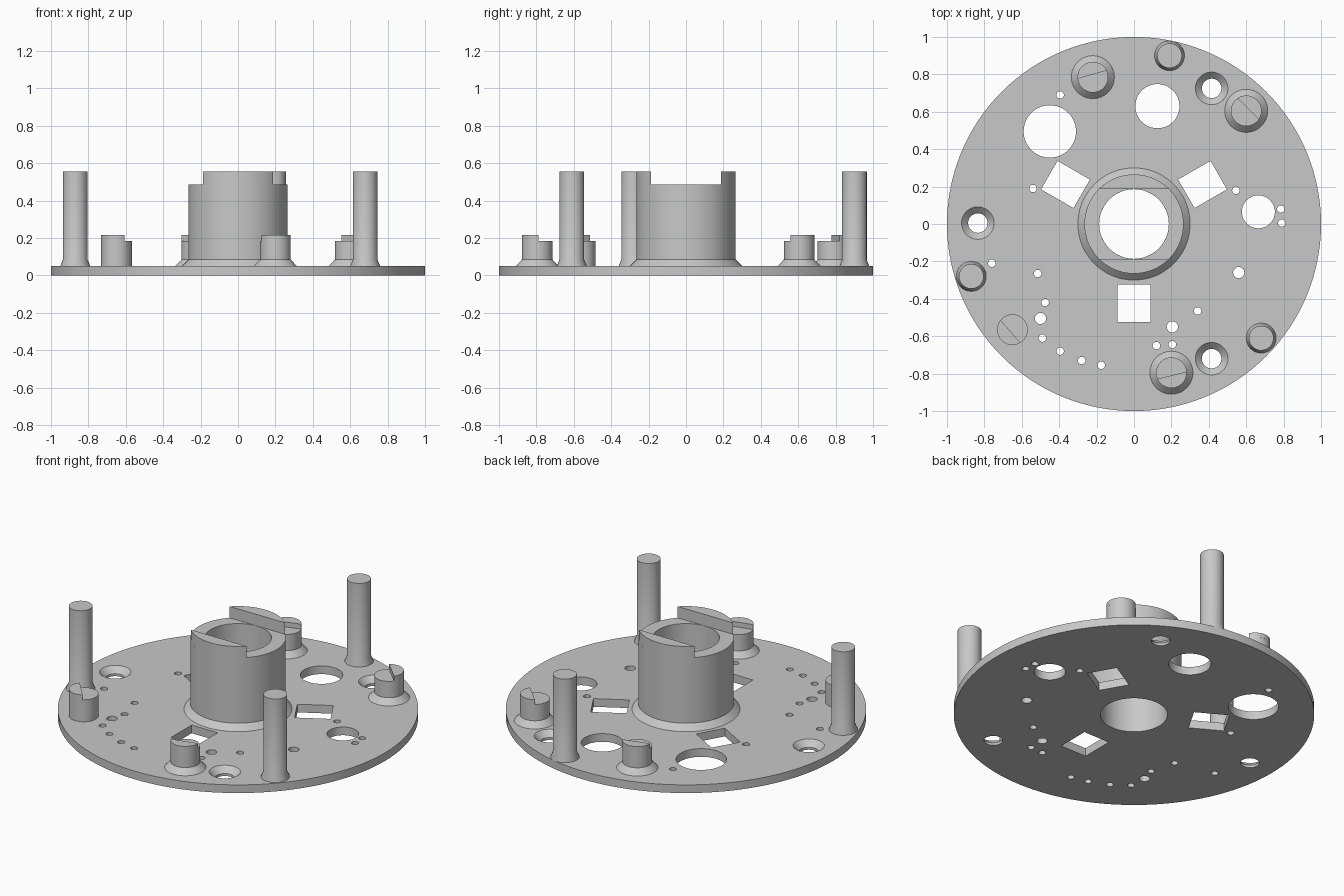
import bpy, bmesh, math
from mathutils import Matrix, Vector

cube = bpy.data.objects.get("Cube")
if cube:
    bpy.data.objects.remove(cube, do_unlink=True)

grey = bpy.data.materials.new("light grey")
grey.use_nodes = True
grey.diffuse_color = (0.58, 0.58, 0.58, 1)
grey.node_tree.nodes["Principled BSDF"].inputs["Base Color"].default_value = (0.58, 0.58, 0.58, 1)

PLATE = 0.05      # plate thickness
FLARE = 0.085     # top of the conical feet
STEP = 0.185      # low half of the bosses
TALL = 0.555      # posts and hub lugs


def lathe(bm, profile, x=0, y=0, sides=64, closed=False):
    """Revolve (radius, z) points about a vertical axis; caps the ends unless closed."""
    rings = []
    for r, z in profile:
        rings.append([bm.verts.new((x + r * math.cos(math.tau * i / sides),
                                    y + r * math.sin(math.tau * i / sides), z))
                      for i in range(sides)])
    pairs = list(zip(rings, rings[1:]))
    if closed:
        pairs.append((rings[-1], rings[0]))
    else:
        bm.faces.new(rings[0])
        bm.faces.new(rings[-1])
    for a, b in pairs:
        for i in range(sides):
            j = (i + 1) % sides
            bm.faces.new((a[i], a[j], b[j], b[i]))


def segment(bm, x, y, r, offset, angle, z0, z1, steps=32):
    """Circle segment beyond a chord, extruded from z0 to z1."""
    half = math.acos(offset / r)
    angles = [angle - half + 2 * half * i / steps for i in range(steps + 1)]
    low, high = [[bm.verts.new((x + r * math.cos(a), y + r * math.sin(a), z))
                  for a in angles] for z in (z0, z1)]
    bm.faces.new(low)
    bm.faces.new(high)
    for i in range(steps + 1):
        j = (i + 1) % (steps + 1)
        bm.faces.new((low[i], low[j], high[j], high[i]))


def finish(name, bm):
    bmesh.ops.recalc_face_normals(bm, faces=bm.faces[:])
    mesh = bpy.data.meshes.new(name)
    bm.to_mesh(mesh)
    bm.free()
    mesh.materials.append(grey)
    ob = bpy.data.objects.new(name, mesh)
    bpy.context.collection.objects.link(ob)
    return ob


def smooth(ob):
    bpy.ops.object.select_all(action='DESELECT')
    ob.select_set(True)
    bpy.context.view_layer.objects.active = ob
    bpy.ops.object.shade_smooth_by_angle(angle=math.radians(30))


# Base plate
bm = bmesh.new()
lathe(bm, [(1, 0), (1, PLATE)], sides=128)
plate = finish("base_plate", bm)

# Cutters for every opening in the plate
bm = bmesh.new()
large_holes = [(0, 0, 0.186), (-0.45, 0.495, 0.14), (0.125, 0.63, 0.118), (0.665, 0.065, 0.088)]
medium_holes = [(0.56, -0.26), (-0.5, -0.505), (0.205, -0.55)]
small_holes = [(-0.395, 0.69), (-0.54, 0.19), (0.545, 0.18), (0.785, 0.08), (0.79, 0.005),
               (-0.76, -0.21), (-0.515, -0.265), (-0.475, -0.42), (-0.49, -0.61),
               (-0.395, -0.68), (-0.28, -0.73), (-0.175, -0.755), (0.12, -0.65),
               (0.205, -0.645), (0.34, -0.465)]
for x, y, r in large_holes:
    lathe(bm, [(r, -0.1), (r, 0.1)], x, y)
for holes, r in ((medium_holes, 0.03), (small_holes, 0.02)):
    for x, y in holes:
        lathe(bm, [(r, -0.1), (r, 0.1)], x, y, 24)

# Countersunk screw holes
for x, y in ((-0.835, 0.005), (0.415, 0.725), (0.415, -0.72)):
    lathe(bm, [(0.052, -0.1), (0.052, 0.015), (0.087, PLATE), (0.087, 0.1)], x, y, 48)

# Three rectangular windows around the hub
for deg in (30, 150, 270):
    turn = Matrix.Rotation(math.radians(deg), 4, 'Z')
    size = Matrix.Diagonal((0.2, 0.176, 0.2, 1))
    bmesh.ops.create_cube(bm, size=1, matrix=turn @ Matrix.Translation((0.423, 0, 0)) @ size)
cutter = finish("plate_cutter", bm)
cutter.hide_render = True

cut = plate.modifiers.new("openings", 'BOOLEAN')
cut.operation = 'DIFFERENCE'
cut.solver = 'EXACT'
cut.object = cutter
bpy.context.view_layer.objects.active = plate
plate.select_set(True)
bpy.ops.object.modifier_apply(modifier=cut.name)
bpy.data.objects.remove(cutter, do_unlink=True)
smooth(plate)

# Central hub with conical foot, bore and two raised lugs
bm = bmesh.new()
lathe(bm, [(0.186, PLATE), (0.3, PLATE), (0.265, FLARE), (0.265, 0.485), (0.186, 0.485)],
      sides=96, closed=True)
smooth(finish("hub", bm))
for name, side in (("back_lug", 1), ("front_lug", -1)):
    bm = bmesh.new()
    segment(bm, 0, 0, 0.265, 0.187, side * math.pi / 2, 0.485, TALL)
    smooth(finish("hub_" + name, bm))

# Tall posts with small conical feet
for i, (x, y) in enumerate(((0.19, 0.9), (-0.87, -0.28), (0.68, -0.61))):
    bm = bmesh.new()
    lathe(bm, [(0.08, 0.045), (0.08, PLATE), (0.066, FLARE), (0.066, TALL)], x, y, 48)
    smooth(finish(f"post_{i + 1}", bm))

# Short stepped bosses, higher on the outer half; one has no foot
bosses = [(-0.22, 0.785, 0.115), (0.6, 0.605, 0.115), (0.2, -0.795, 0.115), (-0.65, -0.565, 0.082)]
for i, (x, y, foot) in enumerate(bosses):
    bm = bmesh.new()
    lathe(bm, [(foot, 0.045), (foot, PLATE), (0.082, FLARE), (0.082, STEP)], x, y, 48)
    segment(bm, x, y, 0.082, 0.014, math.atan2(y, x), STEP, 0.215)
    smooth(finish(f"boss_{i + 1}", bm))
